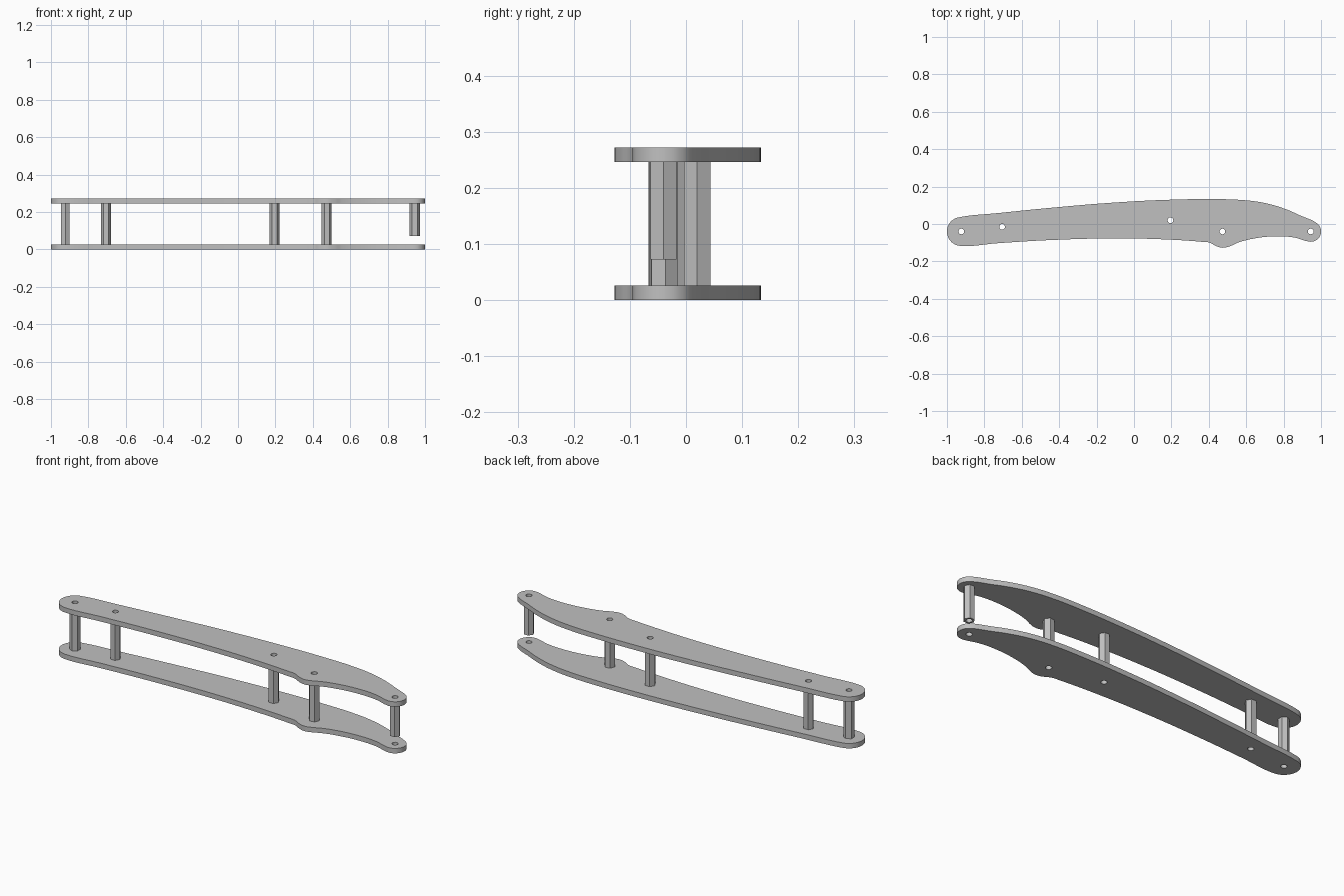
import bpy, bmesh
from math import sin, cos, radians

cube = bpy.data.objects.get("Cube")
if cube:
    bpy.data.objects.remove(cube, do_unlink=True)

grey = bpy.data.materials.new("plain grey")
grey.use_nodes = True
grey.diffuse_color = (0.53, 0.53, 0.53, 1)
grey.node_tree.nodes["Principled BSDF"].inputs["Base Color"].default_value = grey.diffuse_color


def arc(cx, cy, r, start, end, n):
    """Points on an arc, angles in degrees."""
    steps = [radians(start + (end - start) * i / n) for i in range(n + 1)]
    return [(cx + r * cos(a), cy + r * sin(a)) for a in steps]


def add_loop(curve, points, smooth):
    """Closed loop, either smooth or straight-sided."""
    spline = curve.splines.new('BEZIER')
    spline.bezier_points.add(len(points) - 1)
    for p, (x, y) in zip(spline.bezier_points, points):
        p.co = (x, y, 0)
        p.handle_left_type = p.handle_right_type = 'AUTO' if smooth else 'VECTOR'
    spline.use_cyclic_u = True
    spline.resolution_u = 6 if smooth else 1


def extrude_profile(name, outline, smooth, holes, z0, z1):
    """Extrude an outline with round bores from z0 to z1."""
    curve = bpy.data.curves.new(name + "_profile", 'CURVE')
    curve.dimensions = '2D'
    curve.fill_mode = 'BOTH'
    curve.extrude = (z1 - z0) / 2
    add_loop(curve, outline, smooth)
    for x, y in holes:
        add_loop(curve, arc(x, y, BORE, 0, 315, 7), True)
        curve.splines[-1].resolution_u = 3
    helper = bpy.data.objects.new(name + "_helper", curve)
    bpy.context.collection.objects.link(helper)
    deps = bpy.context.evaluated_depsgraph_get()
    mesh = bpy.data.meshes.new_from_object(helper.evaluated_get(deps))
    bpy.data.objects.remove(helper, do_unlink=True)
    bpy.data.curves.remove(curve)

    # Join the caps to the walls and lift into place
    bm = bmesh.new()
    bm.from_mesh(mesh)
    bmesh.ops.remove_doubles(bm, verts=bm.verts, dist=0.0002)
    bmesh.ops.translate(bm, verts=bm.verts, vec=(0, 0, (z0 + z1) / 2))
    bmesh.ops.recalc_face_normals(bm, faces=bm.faces)
    bm.to_mesh(mesh)
    bm.free()
    mesh.name = name
    mesh.materials.clear()
    mesh.materials.append(grey)
    obj = bpy.data.objects.new(name, mesh)
    bpy.context.collection.objects.link(obj)
    bpy.ops.object.select_all(action='DESELECT')
    obj.select_set(True)
    bpy.context.view_layer.objects.active = obj
    bpy.ops.object.shade_smooth_by_angle(angle=radians(30))
    return obj


BORE = 0.015
PLATE = 0.026
TOP = 0.272

# Post name, x, y, rotation of the hexagon, bottom height
posts = [
    ("end_post", -0.923, -0.04, 30, PLATE),
    ("rear_post", -0.705, -0.015, 0, PLATE),
    ("middle_post", 0.195, 0.02, 0, PLATE),
    ("bulge_post", 0.473, -0.04, 8, PLATE),
    ("short_tip_post", 0.945, -0.04, 0, 0.072),
]

# Plate outline: wide round end, lower edge with bulge, round tip, arched upper edge
outline = (
    arc(-0.923, -0.04, 0.077, 96, 266, 7)
    + [(-0.72, -0.102), (-0.45, -0.086), (-0.1, -0.077), (0.18, -0.083),
       (0.36, -0.095), (0.405, -0.1), (0.435, -0.116)]
    + [(0.473, -0.127), (0.515, -0.118), (0.555, -0.1), (0.64, -0.078),
       (0.755, -0.066), (0.86, -0.073)]
    + arc(0.945, -0.04, 0.055, 255, 418, 7)
    + [(0.89, 0.045), (0.807, 0.081), (0.7, 0.112), (0.58, 0.128),
       (0.42, 0.133), (0.2, 0.13), (-0.1, 0.115), (-0.45, 0.086), (-0.72, 0.059)]
)

# The two plates
bores = [(x, y) for _, x, y, _, _ in posts]
extrude_profile("lower_plate", outline, True, bores, 0, PLATE)
extrude_profile("upper_plate", outline, True, bores, TOP - PLATE, TOP)

# Hollow hexagonal posts between the plates
for name, x, y, turn, bottom in posts:
    hexagon = arc(x, y, 0.027, turn, turn + 300, 5)
    extrude_profile(name, hexagon, False, [(x, y)], bottom, TOP - PLATE)
